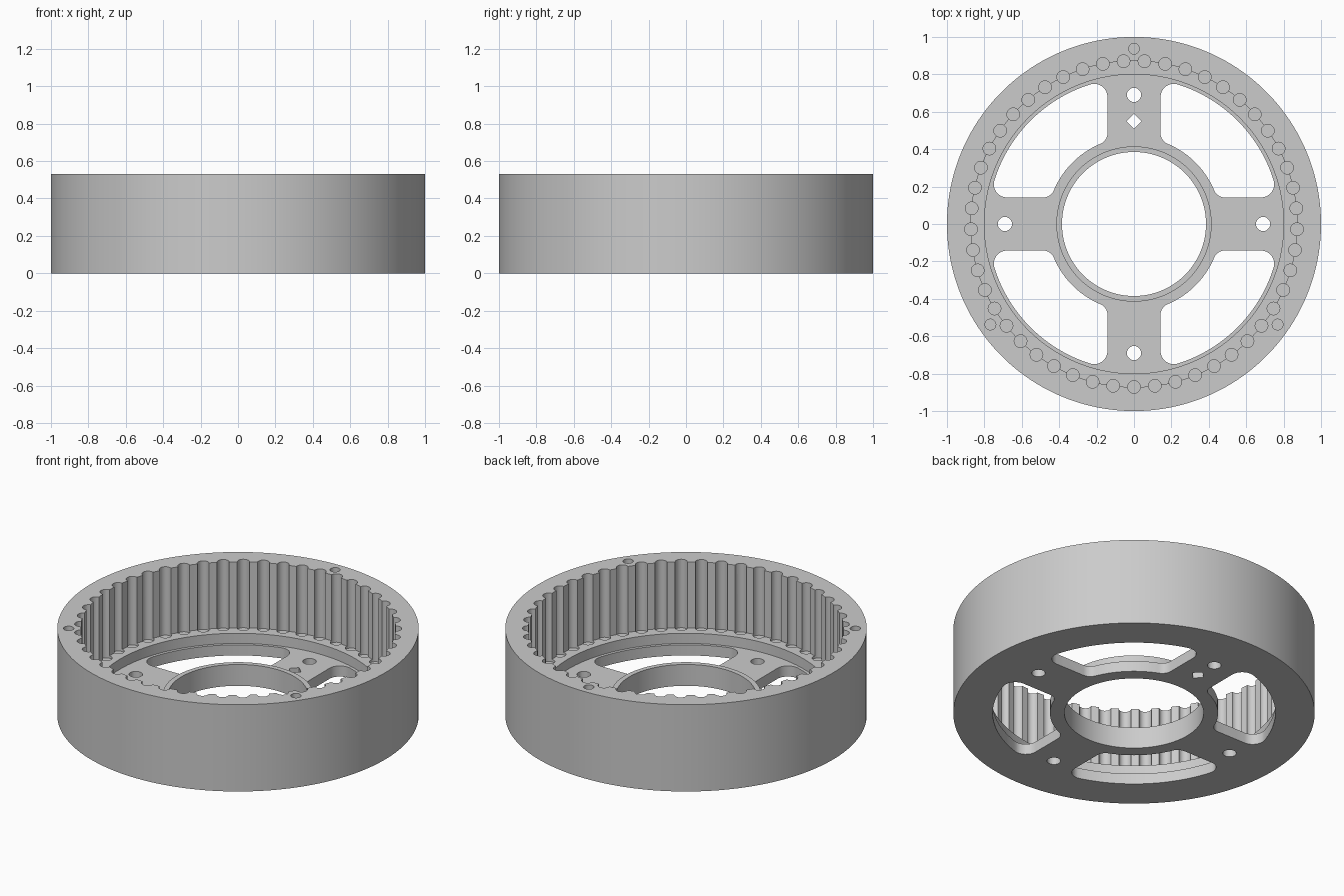
import bpy
import bmesh
from math import cos, sin, pi, sqrt, atan2, radians

HEIGHT = 0.53
LEDGE = 0.127          # shelf that the grooved wall stands on
PLATE = 0.065          # thickness of the spoked plate
WALL_R = 0.872         # grooved inner wall
GROOVES = 49
SEGMENTS = GROOVES * 4

if "Cube" in bpy.data.objects:
    bpy.data.objects.remove(bpy.data.objects["Cube"])

grey = bpy.data.materials.new("light_grey")
grey.use_nodes = True
grey.diffuse_color = (0.6, 0.6, 0.6, 1)
grey.node_tree.nodes["Principled BSDF"].inputs["Base Color"].default_value = (0.6, 0.6, 0.6, 1)


def make_object(name, bm):
    bmesh.ops.recalc_face_normals(bm, faces=bm.faces)
    mesh = bpy.data.meshes.new(name)
    bm.to_mesh(mesh)
    bm.free()
    mesh.materials.append(grey)
    obj = bpy.data.objects.new(name, mesh)
    bpy.context.collection.objects.link(obj)
    return obj


def lathe(bm, profile):
    """Revolve a closed (radius, z) profile around z."""
    rings = []
    for i in range(SEGMENTS):
        a = -pi / 2 + 2 * pi * i / SEGMENTS
        rings.append([bm.verts.new((r * cos(a), r * sin(a), z)) for r, z in profile])
    n = len(profile)
    for i, ring in enumerate(rings):
        nxt = rings[(i + 1) % SEGMENTS]
        for j in range(n):
            k = (j + 1) % n
            bm.faces.new((ring[j], nxt[j], nxt[k], ring[k]))


def prism(bm, outline, z0, z1):
    """Extrude a closed 2D outline from z0 to z1."""
    low = [bm.verts.new((x, y, z0)) for x, y in outline]
    high = [bm.verts.new((x, y, z1)) for x, y in outline]
    bm.faces.new(low)
    bm.faces.new(high)
    for i in range(len(low)):
        k = (i + 1) % len(low)
        bm.faces.new((low[i], low[k], high[k], high[i]))


def arc(cx, cy, r, a0, a1, steps):
    return [(cx + r * cos(a0 + (a1 - a0) * i / steps),
             cy + r * sin(a0 + (a1 - a0) * i / steps)) for i in range(steps + 1)]


def circle(cx, cy, r, n=20):
    return arc(cx, cy, r, 0, 2 * pi, n)[:-1]


def polar(r, a):
    return r * cos(a), r * sin(a)


def window_outline(half_spoke=0.142, r_in=0.465, r_out=0.782, f_in=0.06, f_out=0.07):
    """Rounded opening between two spokes, in the +x +y quarter."""
    ox = half_spoke + f_out
    oy = sqrt((r_out - f_out) ** 2 - ox ** 2)
    ix = half_spoke + f_in
    iy = sqrt((r_in + f_in) ** 2 - ix ** 2)
    oa, ia = atan2(ox, oy), atan2(ix, iy)
    pts = arc(oy, ox, f_out, -pi / 2, oa, 8)
    pts += arc(0, 0, r_out, oa, pi / 2 - oa, 28)[1:-1]
    pts += arc(ox, oy, f_out, pi / 2 - oa, pi, 8)
    pts += arc(ix, iy, f_in, pi, 3 * pi / 2 - ia, 6)
    pts += arc(0, 0, r_in, pi / 2 - ia, ia, 18)[1:-1]
    pts += arc(iy, ix, f_in, pi + ia, 3 * pi / 2, 6)
    return pts


# Body: outer ring, shelf, recessed plate and raised hub collar
bm = bmesh.new()
lathe(bm, [(1, 0), (1, HEIGHT), (WALL_R, HEIGHT), (WALL_R, LEDGE), (0.8, LEDGE),
           (0.8, PLATE), (0.415, PLATE), (0.415, 0.13), (0.385, 0.13), (0.385, 0)])
body = make_object("grooved_ring_with_hub", bm)

cut = bmesh.new()
# Round grooves, sunk slightly into the shelf
for i in range(GROOVES):
    x, y = polar(WALL_R, -pi / 2 + 2 * pi * i / GROOVES)
    prism(cut, circle(x, y, 0.034), LEDGE - 0.015, HEIGHT + 0.1)
# Windows and bolt holes, one of each per quarter
for q in range(4):
    a = q * pi / 2
    turned = [(x * cos(a) - y * sin(a), x * sin(a) + y * cos(a)) for x, y in window_outline()]
    prism(cut, turned, -0.1, 0.11)
    prism(cut, circle(*polar(0.69, a), 0.038), -0.1, 0.11)
# Diamond locating hole in the back spoke
prism(cut, circle(0, 0.55, 0.04, 4), -0.1, 0.11)
# Blind dowel holes in the rim
for deg in (90, 215, 325):
    prism(cut, circle(*polar(0.937, radians(deg)), 0.029), 0.3, HEIGHT + 0.1)
cutter = make_object("hole_cutter", cut)
cutter.hide_render = True

mod = body.modifiers.new("holes", 'BOOLEAN')
mod.operation = 'DIFFERENCE'
mod.solver = 'EXACT'
mod.object = cutter
bpy.ops.object.select_all(action='DESELECT')
body.select_set(True)
bpy.context.view_layer.objects.active = body
bpy.ops.object.modifier_apply(modifier=mod.name)
bpy.data.objects.remove(cutter)
bpy.ops.object.shade_smooth_by_angle(angle=radians(30))
